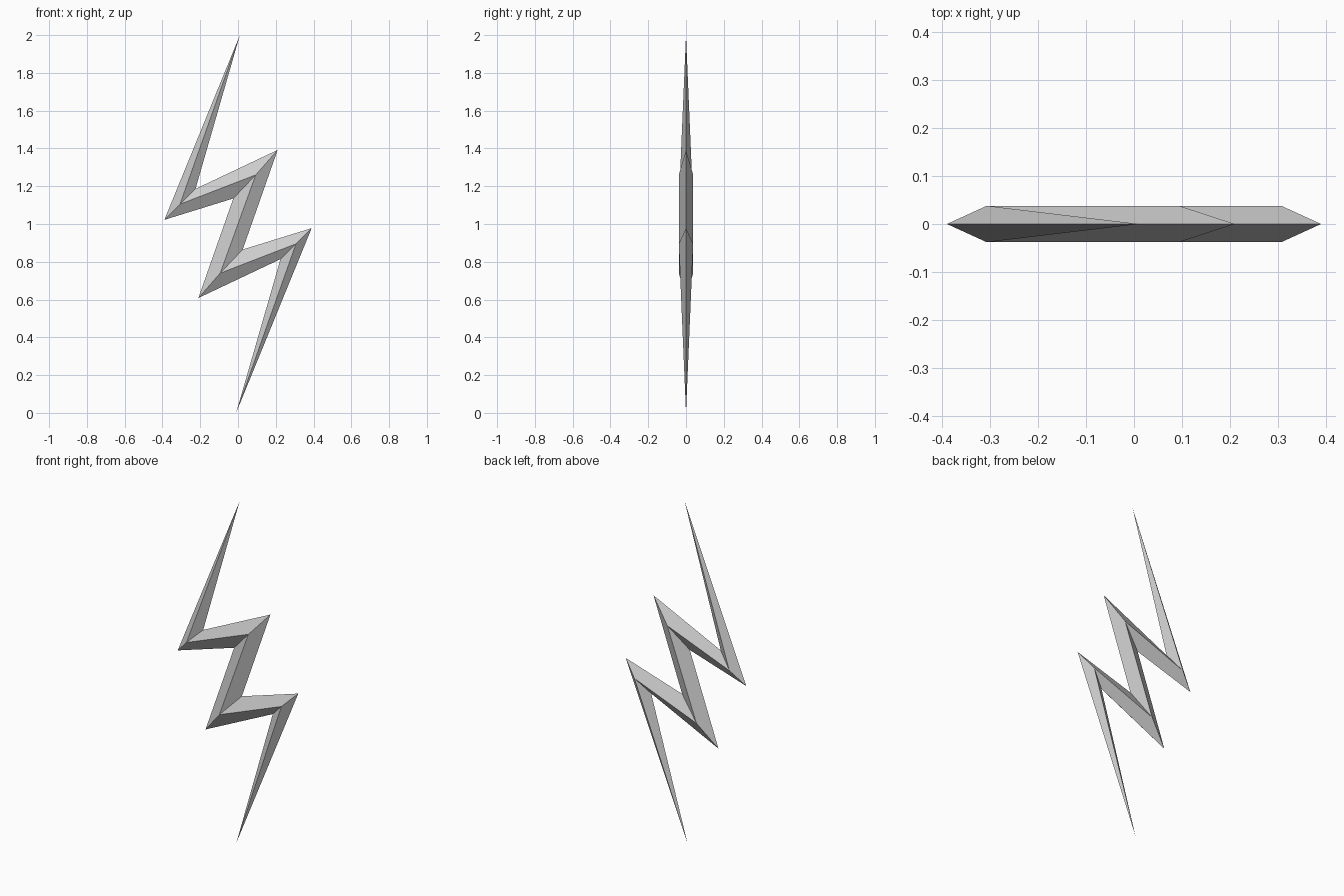
import bpy, bmesh

if "Cube" in bpy.data.objects:
    bpy.data.objects.remove(bpy.data.objects["Cube"])

RIDGE = 0.038  # half thickness at the ridge

# Upper half of the zigzag: (left edge, ridge, right edge) as x, z about the centre
upper = [
    ((-0.39, 0.022), (-0.307, 0.105), (-0.225, 0.186)),
    ((-0.025, 0.135), (0.094, 0.26), (0.21, 0.392)),
]
TIP = (0.01, 1.0)

# Lower half is the upper half turned 180 degrees about y
turn = lambda p: (-p[0], -p[1])
joints = upper + [tuple(turn(p) for p in reversed(j)) for j in reversed(upper)]

bm = bmesh.new()


def vert(p, y=0.0):
    return bm.verts.new((p[0], y, p[1] + 1.0))


# Diamond cross-section at each bend
rings = [[vert(l), vert(m, -RIDGE), vert(r), vert(m, RIDGE)] for l, m, r in joints]
top, bottom = vert(TIP), vert(turn(TIP))

# Skin between the bends, closing to a point at both ends
for i in range(4):
    k = (i + 1) % 4
    bm.faces.new((top, rings[0][i], rings[0][k]))
    bm.faces.new((bottom, rings[-1][k], rings[-1][i]))
    for a, b in zip(rings, rings[1:]):
        bm.faces.new((a[i], b[i], b[k], a[k]))
bmesh.ops.recalc_face_normals(bm, faces=bm.faces)

mesh = bpy.data.meshes.new("lightning_bolt")
bm.to_mesh(mesh)
bm.free()
bpy.context.collection.objects.link(bpy.data.objects.new("lightning_bolt", mesh))
